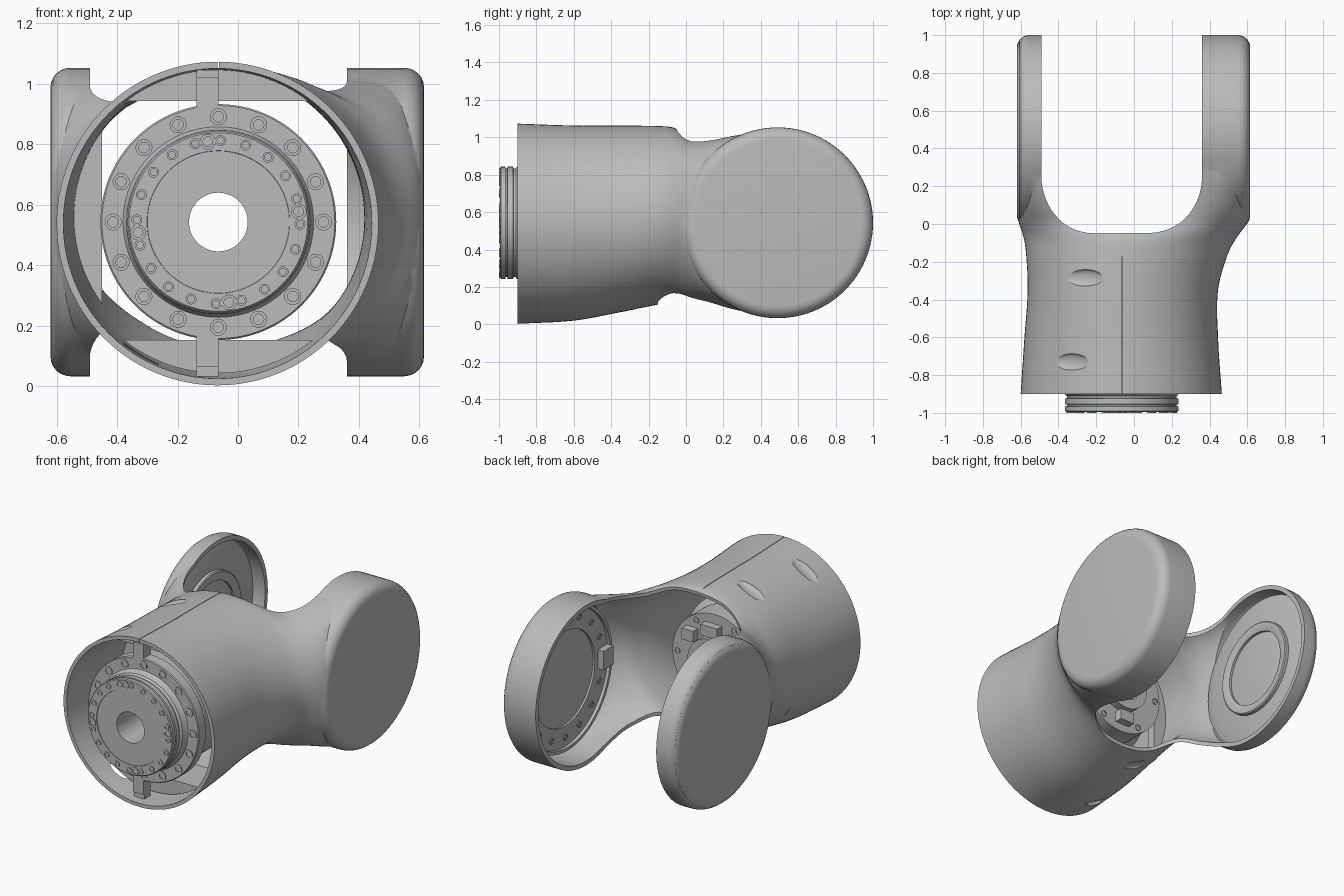
import bpy, bmesh
from math import sin, cos, pi, acos, asin, copysign
from mathutils import Matrix, Vector

old = bpy.data.objects.get("Cube")
if old:
    bpy.data.objects.remove(old)

grey = bpy.data.materials.new("machined grey")
grey.use_nodes = True
COLOUR = (0.5, 0.5, 0.5, 1)
grey.diffuse_color = COLOUR
grey.node_tree.nodes["Principled BSDF"].inputs["Base Color"].default_value = COLOUR

CX, CZ = -0.065, 0.543      # tube axis
HY = 0.49                   # hinge axis
FRONT = Matrix.Rotation(pi / 2, 4, 'X')    # local z -> -y
BACK = Matrix.Rotation(-pi / 2, 4, 'X')
PLUS_X = Matrix.Rotation(pi / 2, 4, 'Y')
MINUS_X = Matrix.Rotation(-pi / 2, 4, 'Y')
parts = []


def loft(name, rings, closed=False, matrix=Matrix()):
    """Skin a list of equal point rings; cap the ends unless closed."""
    bm = bmesh.new()
    rows = [[bm.verts.new(matrix @ Vector(p)) for p in r] for r in rings]
    n = len(rows[0])
    pairs = list(zip(rows, rows[1:]))
    if closed:
        pairs.append((rows[-1], rows[0]))
    else:
        bm.faces.new(rows[0])
        bm.faces.new(rows[-1])
    for a, b in pairs:
        for i in range(n):
            j = (i + 1) % n
            bm.faces.new((a[i], a[j], b[j], b[i]))
    bmesh.ops.recalc_face_normals(bm, faces=bm.faces)
    mesh = bpy.data.meshes.new(name)
    bm.to_mesh(mesh)
    bm.free()
    mesh.materials.append(grey)
    ob = bpy.data.objects.new(name, mesh)
    bpy.context.collection.objects.link(ob)
    parts.append(ob)
    return ob


def lathe(name, profile, centre, turn, closed=False, n=96):
    rings = [[(r * cos(2 * pi * i / n), r * sin(2 * pi * i / n), h) for i in range(n)]
             for r, h in profile]
    return loft(name, rings, closed, Matrix.Translation(centre) @ turn)


def box(name, x0, x1, y0, y1, z0, z1):
    return loft(name, [[(x0, y0, z), (x1, y0, z), (x1, y1, z), (x0, y1, z)] for z in (z0, z1)])


def boolean(target, cutter, operation='DIFFERENCE'):
    mod = target.modifiers.new("cut", 'BOOLEAN')
    mod.operation, mod.solver, mod.object = operation, 'EXACT', cutter
    bpy.context.view_layer.objects.active = target
    bpy.ops.object.modifier_apply(modifier=mod.name)
    parts.remove(cutter)
    bpy.data.objects.remove(cutter)


# Housing stations: y, x min, x max, z min, z max, squareness
STATIONS = [
    (-0.9, -0.60, 0.465, 0.003, 1.073, 2), (-0.6, -0.58, 0.445, 0.02, 1.063, 2),
    (-0.35, -0.563, 0.445, 0.065, 1.062, 2), (-0.15, -0.572, 0.50, 0.105, 1.06, 1.95),
    (-0.06, -0.587, 0.552, 0.112, 1.05, 2), (0.02, -0.613, 0.608, 0.115, 1.0, 2.6),
    (0.12, -0.617, 0.612, 0.11, 0.99, 4.2), (0.27, -0.617, 0.612, 0.075, 1.012, 7),
    (0.46, -0.617, 0.612, 0.045, 1.04, 9)]


def station(y):
    """Smooth interpolation between stations."""
    s = STATIONS
    y = min(max(y, s[0][0]), s[-1][0])
    k = max(i for i in range(len(s) - 1) if s[i][0] <= y)

    def slope(i, c):
        a, b = s[max(i - 1, 0)], s[min(i + 1, len(s) - 1)]
        return (b[c] - a[c]) / (b[0] - a[0])
    h = s[k + 1][0] - s[k][0]
    t = (y - s[k][0]) / h
    return [(2*t**3 - 3*t*t + 1) * s[k][c] + (t**3 - 2*t*t + t) * h * slope(k, c)
            + (3*t*t - 2*t**3) * s[k + 1][c] + (t**3 - t*t) * h * slope(k + 1, c)
            for c in range(1, 6)]


def body(name, y0, y1, wall, count=44, n=112):
    rings = []
    for i in range(count + 1):
        y = y0 + (y1 - y0) * i / count
        xa, xb, za, zb, e = station(y)
        a, b = (xb - xa) / 2 - wall, (zb - za) / 2 - wall
        ring = []
        for k in range(n):
            c, s = cos(2 * pi * k / n), sin(2 * pi * k / n)
            ring.append(((xa + xb) / 2 + a * copysign(abs(c) ** (2 / e), c), y,
                         (za + zb) / 2 + b * copysign(abs(s) ** (2 / e), s)))
        rings.append(ring)
    return loft(name, rings)


def rounded_drum(name, r, xa, xb, f):
    arc = [pi / 2 * i / 6 for i in range(7)]
    prof = [(r - f + f * sin(a), xa + f - f * cos(a)) for a in arc]
    prof += [(r - f + f * cos(a), xb - f + f * sin(a)) for a in arc]
    return lathe(name, prof, (0, HY, CZ), PLUS_X)


# Forked housing: tube blended into two round cheeks, hollowed out
housing = body("forked_housing", -0.9, 0.46, 0)
boolean(housing, rounded_drum("cheeks", 0.51, -0.62, 0.615, 0.065), 'UNION')
boolean(housing, body("tube_cavity", -0.95, 0.43, 0.022))
boolean(housing, rounded_drum("cheek_cavity", 0.482, -0.595, 0.59, 0.04))

# Saddle opening between the cheeks, deeper on the underside
saddle = []
for z, base in ((-0.2, -0.186), (1.3, -0.018)):
    arc = [pi / 2 * i / 16 for i in range(17)]
    d = 0.25 - base
    ring = [(-0.2 - 0.29 * cos(a), 0.25 - d * sin(a), z) for a in arc]
    ring += [(0.07 + 0.29 * sin(a), 0.25 - d * cos(a), z) for a in arc]
    saddle.append(ring + [(0.36, 1.2, z), (-0.49, 1.2, z)])
boolean(housing, loft("saddle", saddle))

# Access dimples and top seam
for x, y, r, side in ((-0.26, -0.285, 0.515, 1), (-0.33, -0.73, 0.525, 1),
                      (-0.26, -0.285, 0.47, -1), (-0.33, -0.73, 0.52, -1)):
    tilt = asin((x - CX) / r)
    spot = (x, y, CZ + side * r * cos(tilt))
    turn = Matrix.Rotation(side * tilt, 4, 'Y') @ Matrix.Diagonal((1, 0.4, 1, 1))
    prof = [(0.11 * sin(a), 0.02 * cos(a)) for a in [pi * (i + 0.5) / 12 for i in range(12)]]
    boolean(housing, lathe("dimple", prof, spot, turn, n=32))
boolean(housing, box("seam", CX - 0.002, CX + 0.002, -0.95, 0.1, 1.052, 1.1))


# Flat-sided ribs inside the tube
def rib(name, angle, r, d, y0, y1):
    half = acos(d / r)
    pts = [angle - half + 2 * half * i / 24 for i in range(25)]
    loft(name, [[(CX + r * cos(a), y, CZ + r * sin(a)) for a in pts] for y in (y0, y1)])


rib("upper_rib", pi / 2, 0.505, 0.4, -0.75, -0.5)
rib("lower_rib", -pi / 2, 0.5, 0.39, -0.75, -0.5)
rib("side_rib", pi, 0.488, 0.385, -0.4, -0.35)

# Drive unit with output face, grooves, flange and rear body
AXIS = (CX, 0, CZ)
lathe("drive_unit", [
    (0.097, 0.99), (0.235, 0.99), (0.236, 0.994), (0.295, 0.994), (0.3, 0.989),
    (0.3, 0.966), (0.291, 0.964), (0.291, 0.956), (0.3, 0.954), (0.3, 0.925),
    (0.291, 0.922), (0.291, 0.91), (0.303, 0.9), (0.308, 0.87), (0.315, 0.86),
    (0.385, 0.86), (0.39, 0.855), (0.39, 0.79), (0.34, 0.78), (0.34, 0.4),
    (0.3, 0.36), (0.3, 0.2), (0.097, 0.2)], AXIS, FRONT, closed=True)
lathe("rear_collar", [(0.1, 0.21), (0.16, 0.21), (0.16, 0.15), (0.1, 0.15)],
      AXIS, FRONT, closed=True)
box("upper_tab", CX - 0.072, CX, -0.86, -0.79, CZ + 0.37, CZ + 0.478)
box("upper_key", CX - 0.072, CX, -0.85, -0.79, CZ + 0.47, CZ + 0.502)
box("lower_tab", CX - 0.072, CX, -0.86, -0.79, CZ - 0.478, CZ - 0.37)
box("lower_key", CX - 0.072, CX, -0.85, -0.79, CZ - 0.51, CZ - 0.47)
for i, (dx, dz, w) in enumerate(((-0.2, 0.13, 0.1), (-0.05, 0.17, 0.12),
                                 (0.12, 0.11, 0.08), (-0.06, -0.25, 0.1))):
    box(f"rear_connector_{i + 1}", CX + dx, CX + dx + w, -0.21, -0.15,
        CZ + dz, CZ + dz + 0.07)


# Bolt circles
def bolts(name, count, ring, r, centre, turn, start=0.0):
    prof = [(r, -0.01), (r, 0.006), (r * 0.62, 0.006), (r * 0.62, 0.001)]
    for i in range(count):
        a = start + 2 * pi * i / count
        spot = Vector(centre) + turn.to_3x3() @ Vector((ring * cos(a), ring * sin(a), 0))
        lathe(f"{name}_{i + 1}", prof, spot, turn, n=20)


bolts("flange_bolt", 16, 0.348, 0.028, (CX, -0.86, CZ), FRONT)
bolts("face_bolt", 20, 0.27, 0.018, (CX, -0.994, CZ), FRONT, 0.13 + pi / 20)
bolts("face_clamp", 4, 0.268, 0.026, (CX, -0.994, CZ), FRONT, 0.13)
bolts("rear_bolt", 6, 0.265, 0.02, (CX, -0.2, CZ), BACK)

# Thin cheek: dished floor and raised bearing ring
HINGE = (0, HY, CZ)
lathe("thin_cheek_floor", [(0.486, -0.605), (0.486, -0.575), (0.4, -0.545)], HINGE, PLUS_X)
lathe("thin_cheek_ring", [(0.235, -0.56), (0.295, -0.56), (0.295, -0.525), (0.288, -0.52),
                          (0.26, -0.52), (0.235, -0.53)], HINGE, PLUS_X, closed=True)

# Deep cheek: bolted ring, outer lip and hub plate
lathe("deep_cheek_ring", [(0.3, 0.6), (0.45, 0.6), (0.45, 0.49), (0.43, 0.49), (0.43, 0.51),
                          (0.3, 0.51)], HINGE, PLUS_X, closed=True)
lathe("deep_cheek_hub", [(0.31, 0.6), (0.31, 0.525), (0.285, 0.52)], HINGE, PLUS_X)
bolts("deep_cheek_bolt", 16, 0.37, 0.02, (0.51, HY, CZ), MINUS_X)
box("deep_cheek_bracket", 0.47, 0.56, 0.06, 0.16, CZ - 0.06, CZ + 0.06)

# Smooth shading with crisp edges
bpy.ops.object.select_all(action='DESELECT')
for ob in parts:
    ob.select_set(True)
bpy.context.view_layer.objects.active = housing
bpy.ops.object.shade_smooth_by_angle(angle=0.55)
